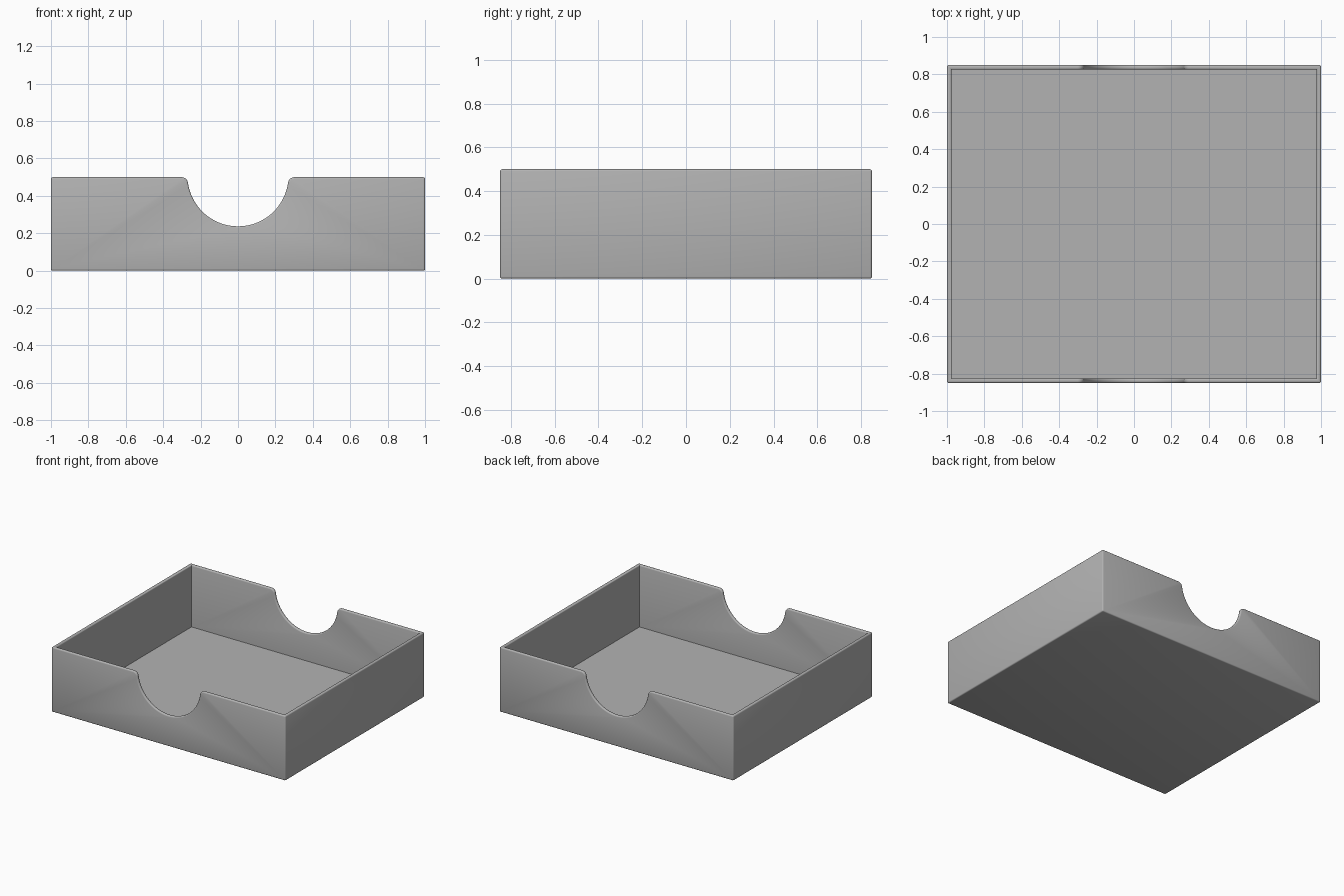
import bpy, bmesh, math
from mathutils import Vector

if "Cube" in bpy.data.objects:
    bpy.data.objects.remove(bpy.data.objects["Cube"], do_unlink=True)

HALF_X, HALF_Y, HEIGHT = 1.0, 0.85, 0.5
WALL, FLOOR, ROUND = 0.025, 0.022, 0.009

grey = bpy.data.materials.new("light_grey")
grey.use_nodes = True
colour = (0.45, 0.45, 0.45, 1)
grey.diffuse_color = colour
grey.node_tree.nodes["Principled BSDF"].inputs["Base Color"].default_value = colour


def make_object(name, bm):
    bmesh.ops.recalc_face_normals(bm, faces=bm.faces)
    mesh = bpy.data.meshes.new(name)
    bm.to_mesh(mesh)
    bm.free()
    mesh.materials.append(grey)
    obj = bpy.data.objects.new(name, mesh)
    bpy.context.collection.objects.link(obj)
    return obj


def box(name, half_x, half_y, bottom, top):
    bm = bmesh.new()
    bmesh.ops.create_cube(bm, size=1)
    for v in bm.verts:
        v.co = (v.co.x * 2 * half_x, v.co.y * 2 * half_y,
                bottom + (v.co.z + 0.5) * (top - bottom))
    return make_object(name, bm)


def arc(centre_x, centre_z, radius, start, end, steps):
    angles = [start + (end - start) * i / steps for i in range(steps + 1)]
    return [(centre_x + radius * math.cos(a), centre_z + radius * math.sin(a)) for a in angles]


def notch_profile(radius=0.27, centre_z=0.507, lip=0.035):
    """Round scoop with softened shoulders where it meets the rim."""
    lip_z = HEIGHT - lip
    lip_x = math.sqrt((radius + lip) ** 2 - (centre_z - lip_z) ** 2)
    tilt = math.atan2(lip_z - centre_z, lip_x)
    right = arc(lip_x, lip_z, lip, math.pi / 2, math.pi + tilt, 8)
    scoop = arc(0, centre_z, radius, tilt, -math.pi - tilt, 40)
    left = [(-x, z) for x, z in reversed(right)]
    points = right + scoop[1:-1] + left
    return points + [(-lip_x, HEIGHT + 0.2), (lip_x, HEIGHT + 0.2)]


# Cutters: the hollow and the thumb notch through both end walls
hollow = box("hollow_cutter", HALF_X - WALL, HALF_Y - WALL, FLOOR, HEIGHT + 0.3)
bm = bmesh.new()
face = bm.faces.new([bm.verts.new((x, -1, z)) for x, z in notch_profile()])
extruded = bmesh.ops.extrude_face_region(bm, geom=[face])
bmesh.ops.translate(bm, vec=Vector((0, 2, 0)),
                    verts=[g for g in extruded["geom"] if isinstance(g, bmesh.types.BMVert)])
notch = make_object("notch_cutter", bm)

# Tray body
tray = box("tray", HALF_X, HALF_Y, 0, HEIGHT)
for cutter in (hollow, notch):
    cutter.hide_render = True
    mod = tray.modifiers.new(cutter.name, "BOOLEAN")
    mod.operation, mod.solver, mod.object = "DIFFERENCE", "EXACT", cutter
bpy.context.view_layer.update()
cut_mesh = bpy.data.meshes.new_from_object(
    tray.evaluated_get(bpy.context.evaluated_depsgraph_get()))
tray.modifiers.clear()
tray.data = cut_mesh
for cutter in (hollow, notch):
    bpy.data.objects.remove(cutter, do_unlink=True)

# Round the outer corners and rim; inside corners stay crisp
bm = bmesh.new()
bm.from_mesh(cut_mesh)
bmesh.ops.remove_doubles(bm, verts=bm.verts, dist=0.0002)
bmesh.ops.dissolve_limit(bm, angle_limit=0.01, verts=bm.verts, edges=bm.edges)
sharp = [e for e in bm.edges
         if len(e.link_faces) == 2 and e.is_convex and e.calc_face_angle() > 0.6]
bmesh.ops.bevel(bm, geom=sharp, offset=ROUND, offset_type="OFFSET", segments=3,
                profile=0.5, affect="EDGES", clamp_overlap=True)
bm.to_mesh(cut_mesh)
bm.free()

bpy.ops.object.select_all(action="DESELECT")
tray.select_set(True)
bpy.context.view_layer.objects.active = tray
bpy.ops.object.shade_smooth_by_angle(angle=math.radians(35))
